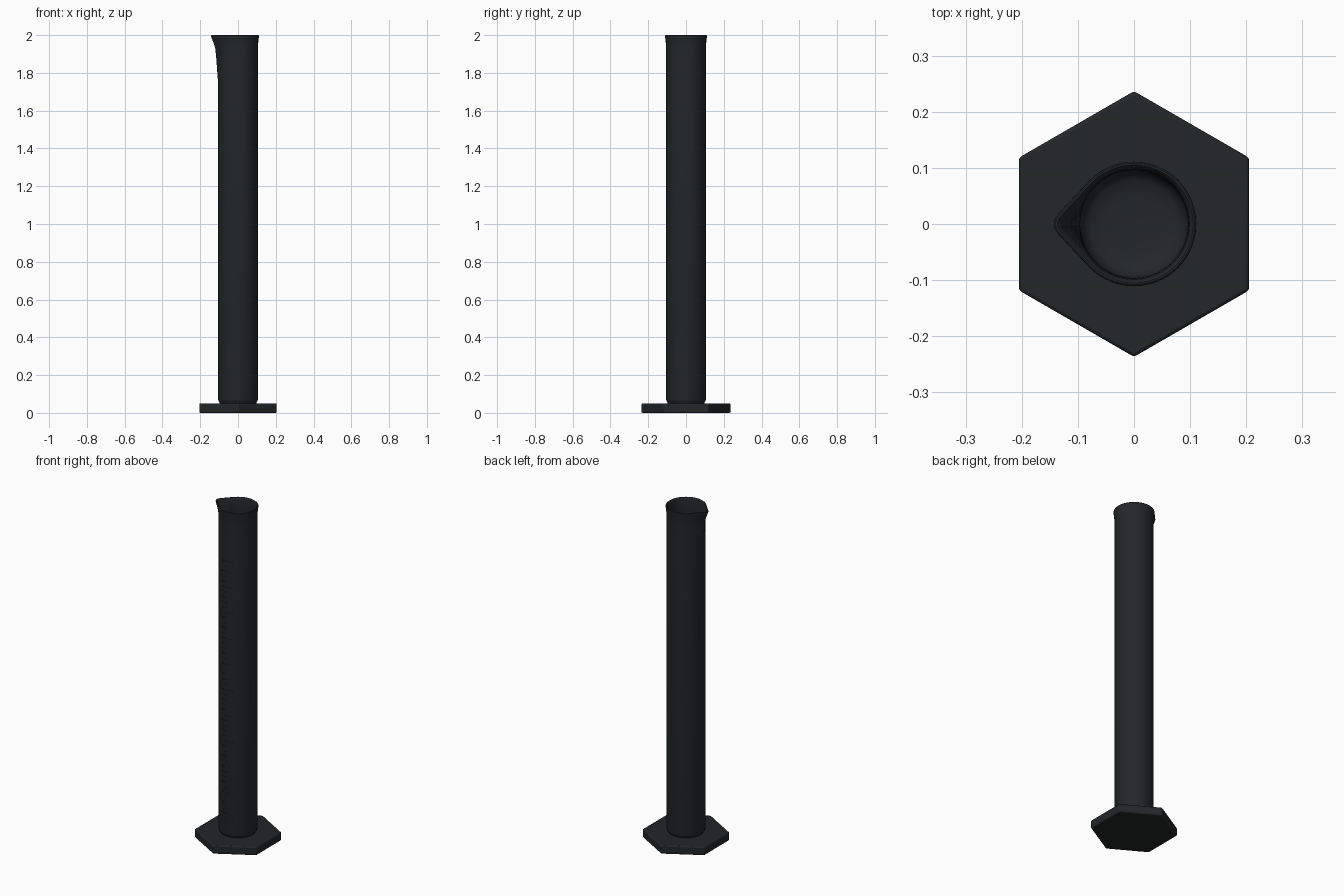
import bpy, bmesh
from math import sin, cos, pi, acos, atan2, sqrt

if "Cube" in bpy.data.objects:
    bpy.data.objects.remove(bpy.data.objects["Cube"])

dark = bpy.data.materials.new("dark_plastic")
dark.diffuse_color = (0.016, 0.020, 0.022, 1)
dark.use_nodes = True
dark.node_tree.nodes["Principled BSDF"].inputs["Base Color"].default_value = dark.diffuse_color


def finish(name, bm, bevel=0):
    bmesh.ops.recalc_face_normals(bm, faces=bm.faces)
    me = bpy.data.meshes.new(name)
    bm.to_mesh(me)
    bm.free()
    ob = bpy.data.objects.new(name, me)
    bpy.context.collection.objects.link(ob)
    me.materials.append(dark)
    if bevel:
        m = ob.modifiers.new("bevel", 'BEVEL')
        m.width, m.segments = bevel, 3
    bpy.ops.object.select_all(action='DESELECT')
    ob.select_set(True)
    bpy.context.view_layer.objects.active = ob
    bpy.ops.object.shade_smooth_by_angle(angle=0.6)
    return ob


def outline(phi, R, reach, t):
    """Radius of a circle R hulled with a small tip circle t reaching to 'reach'; phi from -x."""
    d = reach - t
    if reach <= R + 1e-5:
        return R
    a, phi = acos((R - t) / d), abs(phi)
    if phi >= a:
        return R
    if phi > atan2(t * sin(a), d + t * cos(a)):
        return R / cos(phi - a)
    return d * cos(phi) + sqrt(max(0, t * t - (d * sin(phi)) ** 2))


# hexagonal foot, points toward +y and -y
bm = bmesh.new()
R6 = 0.205 / cos(pi / 6)
ring = [bm.verts.new((R6 * sin(k * pi / 3), R6 * cos(k * pi / 3), 0)) for k in range(6)]
face = bm.faces.new(ring)
top = bmesh.ops.extrude_face_region(bm, geom=[face])["geom"]
bmesh.ops.translate(bm, vec=(0, 0, 0.05), verts=[v for v in top if isinstance(v, bmesh.types.BMVert)])
finish("hexagonal_base", bm, 0.006)

# hollow tube with pouring spout: (z, radius, spout reach, tip radius), outside up then inside down
rings = [(0.046, 0.096, 0, .025), (0.056, 0.098, 0, .025), (0.061, 0.103, 0, .025), (0.07, 0.105, 0, .025),
         (1.74, 0.105, 0.105, .025), (1.82, 0.105, 0.111, .025), (1.89, 0.105, 0.116, .025),
         (1.935, 0.1055, 0.121, .025), (1.96, 0.107, 0.130, .025), (1.98, 0.109, 0.138, .025),
         (1.993, 0.111, 0.143, .025), (1.998, 0.1105, 0.1425, .025), (2.0, 0.108, 0.140, .022),
         (2.0, 0.105, 0.136, .020), (1.997, 0.102, 0.133, .018), (1.985, 0.099, 0.129, .017),
         (1.96, 0.097, 0.121, .017), (1.935, 0.096, 0.112, .017), (1.89, 0.096, 0.107, .017),
         (1.82, 0.096, 0.102, .017), (1.74, 0.096, 0.096, .017),
         (0.10, 0.096, 0, .017), (0.08, 0.090, 0, .017), (0.07, 0.078, 0, .017), (0.066, 0.05, 0, .017)]
N = 96
bm = bmesh.new()
loops = []
for z, R, reach, t in rings:
    loop = []
    for k in range(N):
        phi = -pi + 2 * pi * k / N
        r = outline(phi, R, reach, t)
        loop.append(bm.verts.new((-r * cos(phi), r * sin(phi), z)))
    loops.append(loop)
for lo, hi in zip(loops, loops[1:]):
    for k in range(N):
        j = (k + 1) % N
        bm.faces.new((lo[k], lo[j], hi[j], hi[k]))
bm.faces.new(loops[0])
bm.faces.new(loops[-1])
finish("measuring_tube", bm)

# raised graduation marks curving round the front
bm = bmesh.new()
for i in range(51):
    z = 0.16 + i * 0.0308
    half = 0.40 if i % 5 == 0 else 0.20
    start = -0.40
    steps, prev = 8, None
    for s in range(steps + 1):
        a = start + 2 * half * s / steps
        cur = [bm.verts.new((r * sin(a), -r * cos(a), z + dz))
               for r, dz in ((0.104, -.0018), (0.1062, -.0018), (0.1062, .0018), (0.104, .0018))]
        if prev:
            for k in range(4):
                j = (k + 1) % 4
                bm.faces.new((prev[k], prev[j], cur[j], cur[k]))
        if s in (0, steps):
            bm.faces.new(cur)
        prev = cur
finish("graduation_marks", bm)
